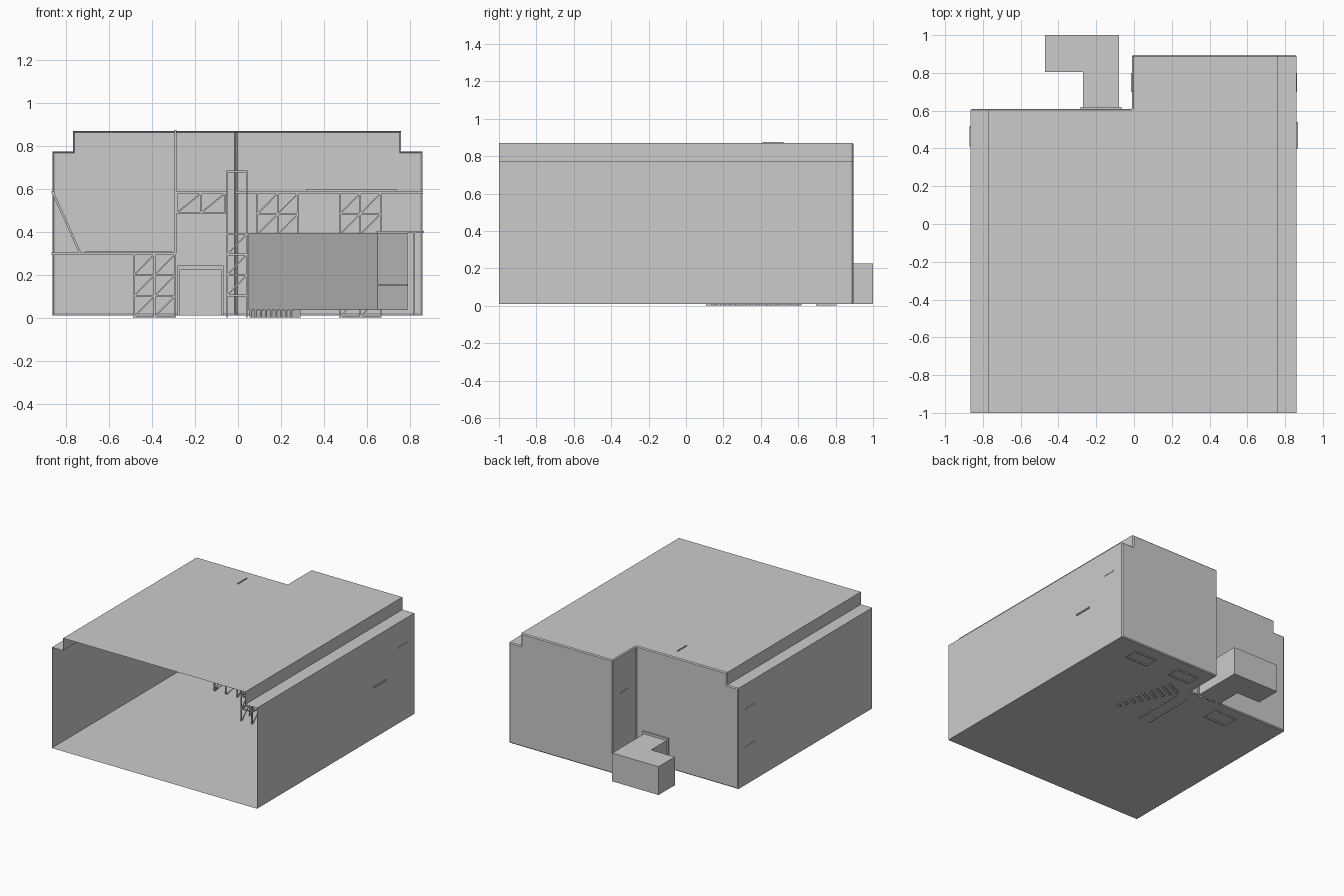
import bpy, bmesh
from mathutils import Vector, Matrix

if "Cube" in bpy.data.objects:
    bpy.data.objects.remove(bpy.data.objects["Cube"])


def finish(bm, name):
    me = bpy.data.meshes.new(name)
    bm.to_mesh(me)
    bm.free()
    ob = bpy.data.objects.new(name, me)
    bpy.context.collection.objects.link(ob)
    return ob


def add_box(bm, lo, hi):
    lo, hi = Vector(lo), Vector(hi)
    m = Matrix.Translation((lo + hi) / 2) @ Matrix.Diagonal((*(hi - lo), 1))
    bmesh.ops.create_cube(bm, size=1, matrix=m)


def add_bar(bm, a, b, w=0.008):
    a, b = Vector(a), Vector(b)
    d = b - a
    m = (Matrix.Translation((a + b) / 2) @ d.to_track_quat('Z', 'Y').to_matrix().to_4x4()
         @ Matrix.Diagonal((w, w, d.length, 1)))
    bmesh.ops.create_cube(bm, size=1, matrix=m)


def box(name, lo, hi):
    bm = bmesh.new()
    add_box(bm, lo, hi)
    return finish(bm, name)


def lerp(a, b, n):
    return [a + (b - a) * i / n for i in range(n + 1)]


def truss_panel(bm, p, q, z0, z1, nu, nz):
    """Braced grid standing on the line p-q, one diagonal per cell."""
    us = lerp(Vector((*p, 0)), Vector((*q, 0)), nu)
    zs = [Vector((0, 0, z)) for z in lerp(z0 + 0.004, z1, nz)]
    for u in us:
        add_bar(bm, u + Vector((0, 0, z0)), u + zs[-1])
    for z in zs:
        add_bar(bm, us[0] + z, us[-1] + z)
    for i in range(nu):
        for j in range(nz):
            add_bar(bm, us[i] + zs[j], us[i + 1] + zs[j + 1], 0.006)


def truss_block(name, x0, x1, y0, y1, z0, z1, nx, nz):
    bm = bmesh.new()
    for y in (y0, y1):
        truss_panel(bm, (x0, y), (x1, y), z0, z1, nx, nz)
    for x in (x0, x1):
        truss_panel(bm, (x, y0), (x, y1), z0, z1, 1, nz)
    return finish(bm, name)


# hall shell: open front, stepped roof edges, recessed left half of the back wall
ZF, ZS, ZT = 0.01, 0.775, 0.87
YL, YR, XM = 0.61, 0.895, -0.01
D0, D1, DZ = -0.27, -0.08, 0.235
left = [(XM, ZT), (-0.77, ZT), (-0.77, ZS), (-0.865, ZS), (-0.865, ZF)]
right = [(XM, ZF), (0.86, ZF), (0.86, ZS), (0.76, ZS), (0.76, ZT), (XM, ZT)]
door = [(D0, ZF), (D0, DZ), (D1, DZ), (D1, ZF)]
bm = bmesh.new()


def face(pts):
    bm.faces.new([bm.verts.new(p) for p in pts])


for prof, y in ((left, YL), (right, YR)):
    for (xa, za), (xb, zb) in zip(prof, prof[1:]):
        pts = [(xa, -1, za), (xb, -1, zb), (xb, y, zb), (xa, y, za)]
        if y == YR and XM in (xa, xb):
            pts.insert(2 if xb == XM else 4, (XM, YL, za))
            if xb == XM:      # keep ring order on the roof
                pts = [pts[0], pts[1], pts[2], pts[3], pts[4]]
        face(pts)
face([(-0.865, -1, ZF), (XM, -1, ZF), (XM, YL, ZF), (D1, YL, ZF), (D0, YL, ZF), (-0.865, YL, ZF)])
face([(x, YL, z) for x, z in left + door + [(XM, ZF)]])
face([(x, YR, z) for x, z in right])
face([(XM, YL, ZF), (XM, YR, ZF), (XM, YR, ZT), (XM, YL, ZT)])
bmesh.ops.remove_doubles(bm, verts=bm.verts, dist=1e-4)
bmesh.ops.recalc_face_normals(bm, faces=bm.faces)
edges = [e for e in bm.edges if len(e.link_faces) == 2
         and all(v.co.y > 0.6 for v in e.verts) and e.calc_face_angle(0) > 0.5]
bmesh.ops.bevel(bm, geom=edges, offset=0.007, segments=1, affect='EDGES')
finish(bm, "hall_shell")

# L-shaped passage behind the doorway, open towards the hall
path = [(D1, YL), (D1, 1.0), (-0.47, 1.0), (-0.47, 0.805), (D0, 0.805), (D0, YL)]
bm = bmesh.new()
for a, b in zip(path, path[1:]):
    face([(*a, ZF), (*b, ZF), (*b, DZ - 0.01), (*a, DZ - 0.01)])
for z in (ZF, DZ - 0.01):
    face([(*p, z) for p in path])
bmesh.ops.remove_doubles(bm, verts=bm.verts, dist=1e-4)
bmesh.ops.recalc_face_normals(bm, faces=bm.faces)
finish(bm, "back_passage")

# door frame
bm = bmesh.new()
add_box(bm, (-0.283, 0.6, ZF), (D0, 0.62, 0.243))
add_box(bm, (D1, 0.6, ZF), (-0.067, 0.62, 0.243))
add_box(bm, (D0, 0.6, DZ - 0.01), (D1, 0.62, 0.243))
finish(bm, "door_frame")

# walkways passing slightly through the walls, with planks on top
box("low_walkway", (-0.87, 0.41, 0.293), (-0.29, 0.52, 0.303))
box("low_plank", (-0.71, 0.43, 0.303), (-0.31, 0.5, 0.312))
box("middle_walkway", (-0.29, 0.41, 0.578), (-0.05, 0.52, 0.588))
box("high_walkway", (-0.015, 0.7, 0.58), (0.863, 0.8, 0.59))
box("high_plank", (0.32, 0.72, 0.59), (0.74, 0.78, 0.6))
box("right_ledge", (0.645, 0.4, 0.395), (0.868, 0.54, 0.405))
box("hanging_partition", (-0.296, 0.41, 0.3), (-0.287, 0.52, 0.876))

# truss supports
truss_block("low_support", -0.485, -0.293, 0.41, 0.53, 0, 0.296, 2, 3)
truss_block("middle_girder", -0.285, -0.06, 0.415, 0.515, 0.485, 0.58, 2, 1)
for i, x in enumerate((0.09, 0.475)):
    truss_block(f"high_support_{i}", x, x + 0.19, 0.7, 0.8, 0, 0.58, 2, 6)

# central tower with long braced base
bm = bmesh.new()
for x in (-0.05, 0.041):
    truss_panel(bm, (x, 0.11), (x, 0.52), 0, 0.39, 4, 4)
    for y in (0.11, 0.41, 0.52):
        add_bar(bm, (x, y, 0), (x, y, 0.685))
    add_bar(bm, (x, 0.11, 0.681), (x, 0.52, 0.681))
for y in (0.11, 0.52):
    truss_panel(bm, (-0.05, y), (0.041, y), 0.1, 0.39, 1, 3)
    add_bar(bm, (-0.055, y, 0.681), (0.046, y, 0.681), 0.01)
finish(bm, "central_tower")

# sloping strut pair at the left wall and ledge posts at the right wall
bm = bmesh.new()
for y in (0.42, 0.51):
    add_bar(bm, (-0.865, y, 0.588), (-0.735, y, 0.3), 0.01)
add_box(bm, (-0.87, 0.41, 0.58), (-0.855, 0.52, 0.59))
finish(bm, "left_struts")
bm = bmesh.new()
for y in (0.41, 0.53):
    add_bar(bm, (0.822, y, ZF), (0.822, y, 0.396))
finish(bm, "ledge_posts")

# long container standing diagonally, with an end rail and floor slats
a, b = Vector((0.65, -0.7, 0)), Vector((0.05, 0.56, 0))
u = (b - a).normalized()
L = (b - a).length
v = Vector((-u.y, u.x, 0)) * -1
W = 0.155
M = Matrix.Translation(a) @ Matrix((u, v, (0, 0, 1))).transposed().to_4x4()
bm = bmesh.new()
add_box(bm, (0, 0, 0.035), (L, W, 0.395))
add_box(bm, (-0.008, 0, 0.15), (0, W, 0.158))
for i in range(9):
    s = L - 0.03 - i * 0.055
    add_box(bm, (s, 0, 0.002), (s + 0.02, W * (1 - i / 11), 0.035))
bmesh.ops.transform(bm, matrix=M, verts=bm.verts)
bmesh.ops.recalc_face_normals(bm, faces=bm.faces)
finish(bm, "diagonal_container")
